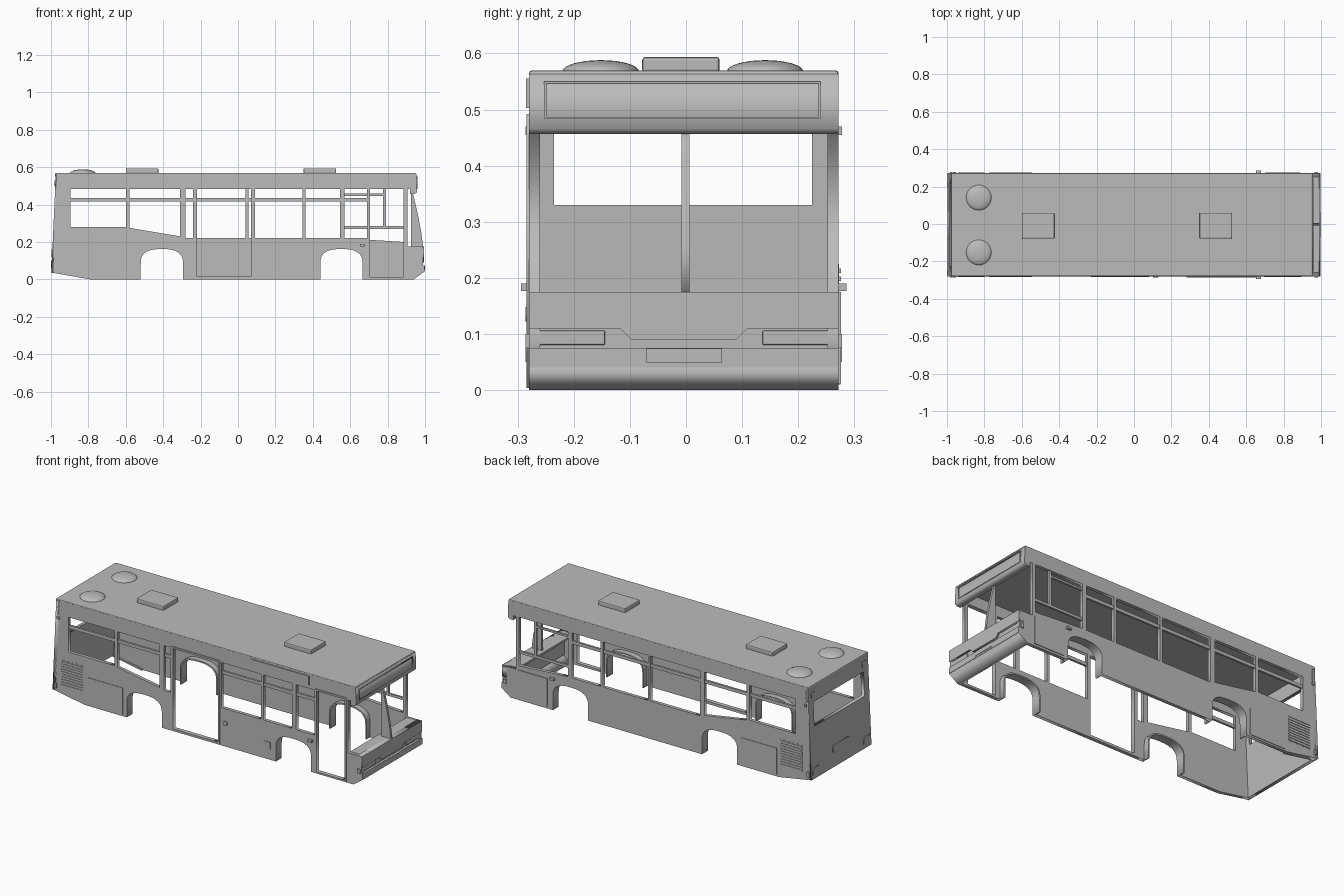
import bpy, bmesh, math
from mathutils import Vector

if "Cube" in bpy.data.objects:
    bpy.data.objects.remove(bpy.data.objects["Cube"])

grey = bpy.data.materials.new("body_grey")
grey.use_nodes = True
grey.diffuse_color = (0.5, 0.5, 0.5, 1)
grey.node_tree.nodes["Principled BSDF"].inputs["Base Color"].default_value = (0.5, 0.5, 0.5, 1)

RIGHT, LEFT, WALL = -0.28, 0.272, 0.02      # outer side planes, wall thickness
MID = (RIGHT + LEFT) / 2
WIN_TOP, BELT = 0.482, 0.22


def finish(name, bm):
    bmesh.ops.recalc_face_normals(bm, faces=bm.faces)
    me = bpy.data.meshes.new(name)
    bm.to_mesh(me)
    bm.free()
    me.materials.append(grey)
    ob = bpy.data.objects.new(name, me)
    bpy.context.collection.objects.link(ob)
    return ob


def box(name, x, y, z, bevel=0):
    bm = bmesh.new()
    bmesh.ops.create_cube(bm, size=1)
    for v in bm.verts:
        v.co = Vector([(r[0] + r[1]) / 2 + c * (r[1] - r[0]) for r, c in zip((x, y, z), v.co)])
    if bevel:
        bmesh.ops.bevel(bm, geom=bm.edges[:], offset=bevel, segments=2, affect='EDGES', profile=0.5)
    return finish(name, bm)


def panel(name, outline, holes, depth, place):
    """Flat outline with holes, given a depth, then placed by a mapping (u, v, w) -> xyz."""
    cu = bpy.data.curves.new(name, 'CURVE')
    cu.dimensions, cu.fill_mode, cu.extrude = '2D', 'BOTH', depth / 2
    for pts in [outline] + holes:
        sp = cu.splines.new('POLY')
        sp.points.add(len(pts) - 1)
        for p, (u, v) in zip(sp.points, pts):
            p.co = (u, v, 0, 1)
        sp.use_cyclic_u = True
    tmp = bpy.data.objects.new(name, cu)
    bpy.context.collection.objects.link(tmp)
    me = bpy.data.meshes.new_from_object(tmp.evaluated_get(bpy.context.evaluated_depsgraph_get()))
    bpy.data.objects.remove(tmp)
    bpy.data.curves.remove(cu)
    bm = bmesh.new()
    bm.from_mesh(me)
    bpy.data.meshes.remove(me)
    bmesh.ops.remove_doubles(bm, verts=bm.verts, dist=1e-5)
    for v in bm.verts:
        v.co = Vector(place(*v.co))
    return finish(name, bm)


def rect(u0, u1, v0, v1):
    return [(u0, v0), (u1, v0), (u1, v1), (u0, v1)]


def arch(cx, grow=0):
    """Squarish wheel arch from its rear foot to its front foot."""
    pts = [(cx - 0.113 - grow, 0)]
    for i in range(17):
        t = math.pi * (1 - i / 16)
        c, s = math.cos(t), math.sin(t)
        pts.append((cx + math.copysign(abs(c) ** 0.75, c) * (0.113 + grow),
                    0.085 + abs(s) ** 0.75 * (0.077 + grow)))
    return pts + [(cx + 0.113 + grow, 0)]


# Side walls, with wheel arches in the outline and window and door openings
ARCHES = (-0.407, 0.553)
outline = [(-0.99, 0.035), (-0.79, 0)] + arch(ARCHES[0]) + arch(ARCHES[1]) + [
    (0.94, 0), (0.99, 0.04), (0.99, 0.175), (0.905, 0.175), (0.905, WIN_TOP),
    (0.93, WIN_TOP), (0.93, 0.565), (-0.97, 0.565)]
rear_windows = [rect(-0.895, -0.6, 0.28, WIN_TOP),
                [(-0.58, 0.275), (-0.31, 0.23), (-0.31, WIN_TOP), (-0.58, WIN_TOP)]]
main_windows = [rect(0.36, 0.545, BELT, WIN_TOP)]
right_windows = [rect(-0.28, -0.24, BELT, WIN_TOP), rect(0.09, 0.345, BELT, WIN_TOP),
                 rect(0.57, 0.69, BELT, WIN_TOP)]
doors = [rect(-0.22, 0.07, 0.015, WIN_TOP), rect(0.705, 0.885, 0.012, WIN_TOP)]
left_windows = [rect(-0.28, 0.04, BELT, WIN_TOP), rect(0.055, 0.345, BELT, WIN_TOP)]
cab_window = [[(0.57, BELT), (0.885, 0.2), (0.885, WIN_TOP), (0.57, WIN_TOP)]]

sides = {
    "right": (RIGHT + WALL / 2, -1, rear_windows + main_windows + right_windows, doors),
    "left": (LEFT - WALL / 2, 1, rear_windows + main_windows + left_windows, cab_window),
}
for side, (yc, out, windows, others) in sides.items():
    panel(side + "_wall", outline, windows + others, WALL, lambda u, v, w: (u, yc + w, v))
    skin = yc + out * WALL / 2

    def plate(name, x, z, thick=0.006):
        return box(side + "_" + name, x, sorted((skin - out * 0.002, skin + out * thick)), z)

    # Rails across the upper part of the windows
    for i, hole in enumerate(windows):
        xs = [p[0] for p in hole]
        box(f"{side}_window_rail_{i}", (min(xs), max(xs)), (yc - 0.006, yc + 0.006), (0.415, 0.434))
    # Wheel arch liners
    for i, cx in enumerate(ARCHES):
        panel(f"{side}_arch_liner_{i}", arch(cx, 0.008) + arch(cx)[::-1], [], 0.05,
              lambda u, v, w: (u, yc - out * 0.018 + w, v))
    # Engine grille and service flap
    plate("grille_back", (-0.945, -0.795), (0.07, 0.225), 0.001)
    for i in range(10):
        z = 0.074 + i * 0.015
        plate(f"grille_slat_{i}", (-0.94, -0.8), (z, z + 0.008), 0.004)
    plate("engine_flap", (-0.775, -0.545), (0.01, 0.165), 0.003)
    # Marker lamps
    plate("front_marker", (0.652, 0.68), (0.177, 0.19), 0.014)
    plate("nose_marker", (0.965, 0.985), (0.075, 0.1))
    plate("tail_marker", (-0.985, -0.97), (0.05, 0.08))
    plate("roof_marker", (-0.968, -0.953), (0.455, 0.47))

# Right side: door frames, destination sign, fuel flap, door button
for i, d in enumerate(doors):
    (x0, z0), (x1, z1) = d[0], d[2]
    panel(f"door_frame_{i}", rect(x0 - 0.01, x1 + 0.01, z0 - 0.008, z1 + 0.01), [d], 0.008,
          lambda u, v, w: (u, RIGHT + w, v))
box("side_sign", (0.28, 0.655), (RIGHT - 0.005, RIGHT + 0.002), (0.503, 0.555))
box("fuel_flap", (0.36, 0.405), (RIGHT - 0.003, RIGHT + 0.002), (0.062, 0.102))
bm = bmesh.new()
bmesh.ops.create_cone(bm, cap_ends=True, segments=16, radius1=0.013, radius2=0.013, depth=0.012)
for v in bm.verts:
    v.co = Vector((0.115 + v.co.x, RIGHT + v.co.z, 0.135 + v.co.y))
finish("door_button", bm)

# Left side: cab window bars and lower flap
cab_y = (LEFT - 0.015, LEFT - 0.004)
box("cab_lower_bar", (0.57, 0.885), cab_y, (0.27, 0.285))
box("cab_upper_bar", (0.57, 0.78), cab_y, (0.447, 0.458))
box("cab_divider", (0.775, 0.79), cab_y, (0.28, WIN_TOP))
box("cab_flap", (0.7, 0.89), (LEFT - 0.002, LEFT + 0.004), (0.012, 0.175))


# Leaning rear wall with its window, lamps and plate
def lean(z):
    return -0.998 + (z - 0.035) * 0.045


def on_rear(offset):
    return lambda u, v, w: (lean(v) + offset + w, u, v)


panel("rear_wall", rect(RIGHT, LEFT, 0.035, 0.56), [rect(-0.235, 0.225, 0.33, 0.47)],
      WALL, on_rear(WALL / 2))
for s in (-1, 1):
    y = MID + s * 0.235
    panel("tail_lamp", rect(y - 0.03, y + 0.03, 0.06, 0.1), [], 0.006, on_rear(-0.001))
    panel("high_lamp", rect(y - 0.015, y + 0.015, 0.5, 0.53), [], 0.006, on_rear(-0.001))
panel("rear_plate", rect(-0.08, 0.07, 0.12, 0.16), [], 0.005, on_rear(-0.001))
panel("rear_underside", [(-0.99, 0.035), (-0.79, 0), (-0.79, 0.008), (-0.99, 0.043)], [],
      0.02, lambda u, v, w: (u, LEFT - WALL + w, v))

# Roof, hatches and vent domes
box("roof", (-0.978, 0.953), (RIGHT, LEFT), (0.545, 0.57), 0.006)
for i, x in enumerate((-0.6, 0.35)):
    box(f"roof_hatch_{i}", (x, x + 0.175), (-0.078, 0.06), (0.565, 0.594), 0.006)
for y in (-0.152, 0.141):
    bm = bmesh.new()
    bmesh.ops.create_uvsphere(bm, u_segments=32, v_segments=16, radius=1)
    bmesh.ops.delete(bm, geom=[v for v in bm.verts if v.co.z < -0.01], context='VERTS')
    for v in bm.verts:
        v.co = Vector((-0.83 + v.co.x * 0.068, y + v.co.y * 0.068, 0.568 + v.co.z * 0.02))
    dome = finish("roof_vent", bm)
    for p in dome.data.polygons:
        p.use_smooth = True

# Front header with its sign frame
panel("front_header", [(0.92, 0.456), (0.945, 0.456), (0.957, 0.466), (0.953, 0.563), (0.92, 0.563)],
      [], LEFT - RIGHT, lambda u, v, w: (u, MID + w, v))
panel("front_sign_frame", rect(-0.253, 0.24, 0.483, 0.55), [rect(-0.249, 0.236, 0.487, 0.546)],
      0.008, lambda u, v, w: (0.956 + w, u, v))

# Windscreen centre blade
panel("windscreen_pillar", [(0.925, 0.17), (0.99, 0.17), (0.98, 0.25), (0.963, 0.34), (0.945, 0.42),
      (0.935, 0.46), (0.925, 0.46)], [], 0.014, lambda u, v, w: (u, w - 0.001, v))

# Nose: shelf, upper apron with a dropped centre, recess, bumper and chin
box("dash_shelf", (0.905, 0.99), (RIGHT, LEFT), (0.163, 0.175))
panel("front_apron", [(RIGHT, 0.175), (RIGHT, 0.11), (-0.117, 0.11), (-0.096, 0.089), (0.088, 0.089),
      (0.109, 0.11), (LEFT, 0.11), (LEFT, 0.175)], [], 0.03, lambda u, v, w: (0.98 + w, u, v))
box("lamp_recess", (0.965, 0.984), (RIGHT, LEFT), (0.06, 0.115))
box("bumper", (0.965, 0.997), (RIGHT, LEFT), (0.04, 0.075))
box("number_plate", (0.99, 1.0), (-0.07, 0.064), (0.049, 0.074))
panel("chin", [(0.94, 0), (0.995, 0.04), (0.975, 0.04), (0.925, 0)], [], LEFT - RIGHT,
      lambda u, v, w: (u, MID + w, v))
for s in (-1, 1):
    y = MID + s * 0.2
    box("head_lamp", (0.98, 0.99), (y - 0.06, y + 0.06), (0.08, 0.106), 0.003)
